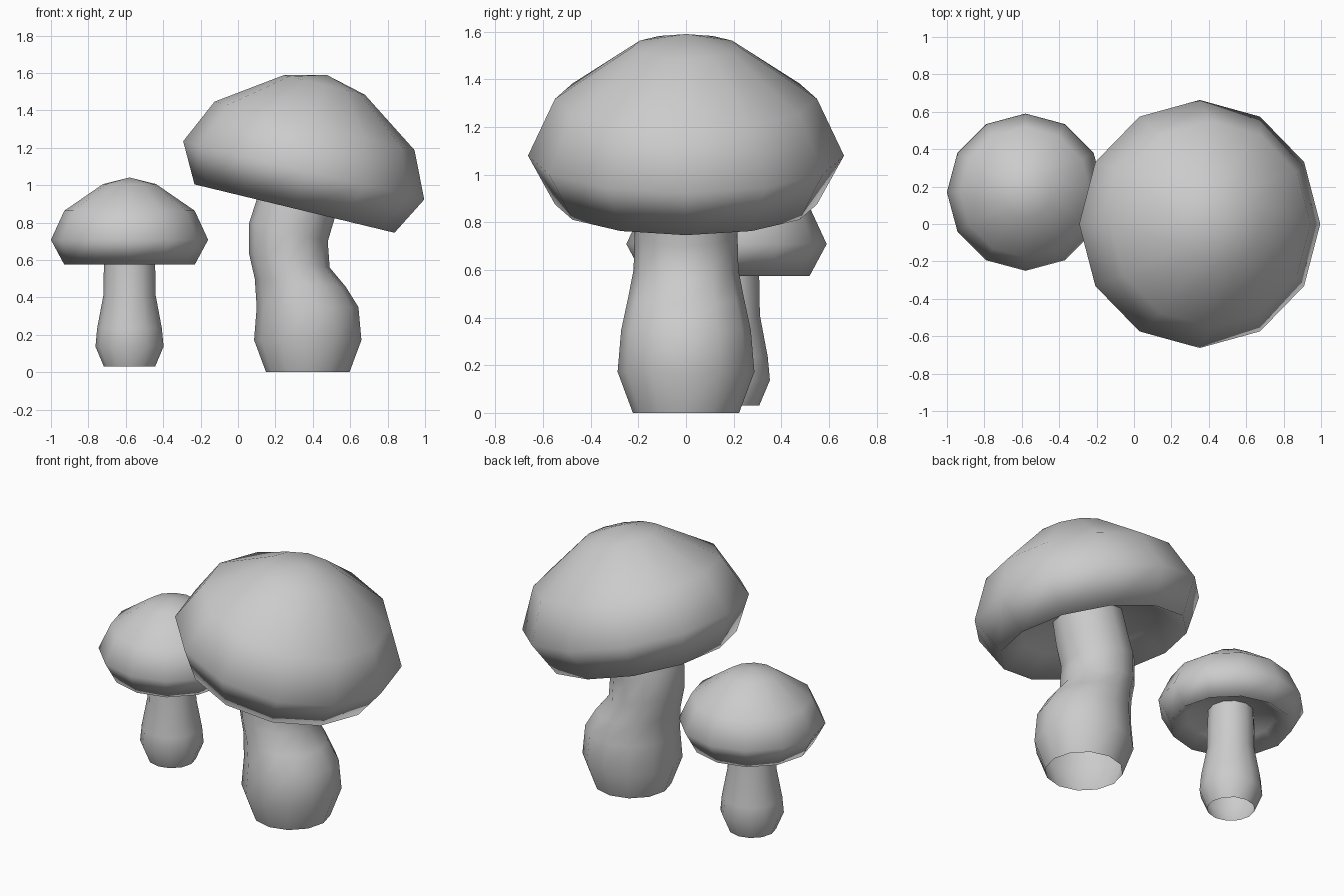
import bpy, bmesh
from math import sin, cos, pi, radians
from mathutils import Vector, Matrix

if "Cube" in bpy.data.objects:
    bpy.data.objects.remove(bpy.data.objects["Cube"])

SIDES = 12
TILT = 13.6  # lean of the large cap, degrees


def loft(name, rings, start=None, end=None):
    """Skin 12-sided rings (centre x, y, z, radius, lean), with optional pole points."""
    bm = bmesh.new()
    loops = []
    for x, y, z, r, lean in rings:
        rot = Matrix.Rotation(radians(lean), 3, 'Y')
        loops.append([bm.verts.new(Vector((x, y, z)) + rot @ Vector(
            (r * cos(2 * pi * i / SIDES), r * sin(2 * pi * i / SIDES), 0)))
            for i in range(SIDES)])
    for a, b in zip(loops, loops[1:]):
        for i in range(SIDES):
            j = (i + 1) % SIDES
            bm.faces.new((a[i], a[j], b[j], b[i]))
    for point, loop in ((start, loops[0]), (end, loops[-1])):
        if point is not None:
            pole = bm.verts.new(point)
            for i in range(SIDES):
                bm.faces.new((loop[i], loop[(i + 1) % SIDES], pole))
    if start is not None:
        bmesh.ops.recalc_face_normals(bm, faces=bm.faces)
    for f in bm.faces:
        f.smooth = True
    mesh = bpy.data.meshes.new(name)
    bm.to_mesh(mesh)
    bm.free()
    obj = bpy.data.objects.new(name, mesh)
    bpy.context.collection.objects.link(obj)
    return obj


# Cap profile (radius, height above rim): hollow underside, rim, then dome
CAP = [(0.40, 0.10), (0.55, 0.0), (0.663, 0.21), (0.55, 0.455), (0.223, 0.68)]


def cap(name, base, scale, lean):
    base = Vector(base)
    axis = Vector((sin(radians(lean)), 0, cos(radians(lean)))) * scale
    rings = [(*(base + axis * h), r * scale, lean) for r, h in CAP]
    return loft(name, rings, base + axis * 0.20, base + axis * 0.735)


# Large mushroom: bent stem with open foot, leaning cap
loft("large_stem", [
    (0.373, 0, 0.0, 0.223, 0),
    (0.373, 0, 0.172, 0.287, 0),
    (0.372, 0, 0.348, 0.272, 0),
    (0.333, 0, 0.478, 0.244, 5),
    (0.274, 0, 0.600, 0.220, 10.5),
    (0.270, 0, 0.750, 0.216, TILT),
    (0.310, 0, 0.878, 0.214, TILT),
    (0.355, 0, 1.065, 0.205, TILT),
])
cap("large_cap", (0.302, 0, 0.875), 1.0, TILT)

# Small mushroom: straight stem with open foot, level cap
X, Y = -0.58, 0.17
loft("small_stem", [(X, Y, z, r, 0) for z, r in (
    (0.03, 0.137), (0.137, 0.182), (0.235, 0.173), (0.41, 0.14),
    (0.575, 0.137), (0.695, 0.13))])
cap("small_cap", (X, Y, 0.575), 0.634, 0)
